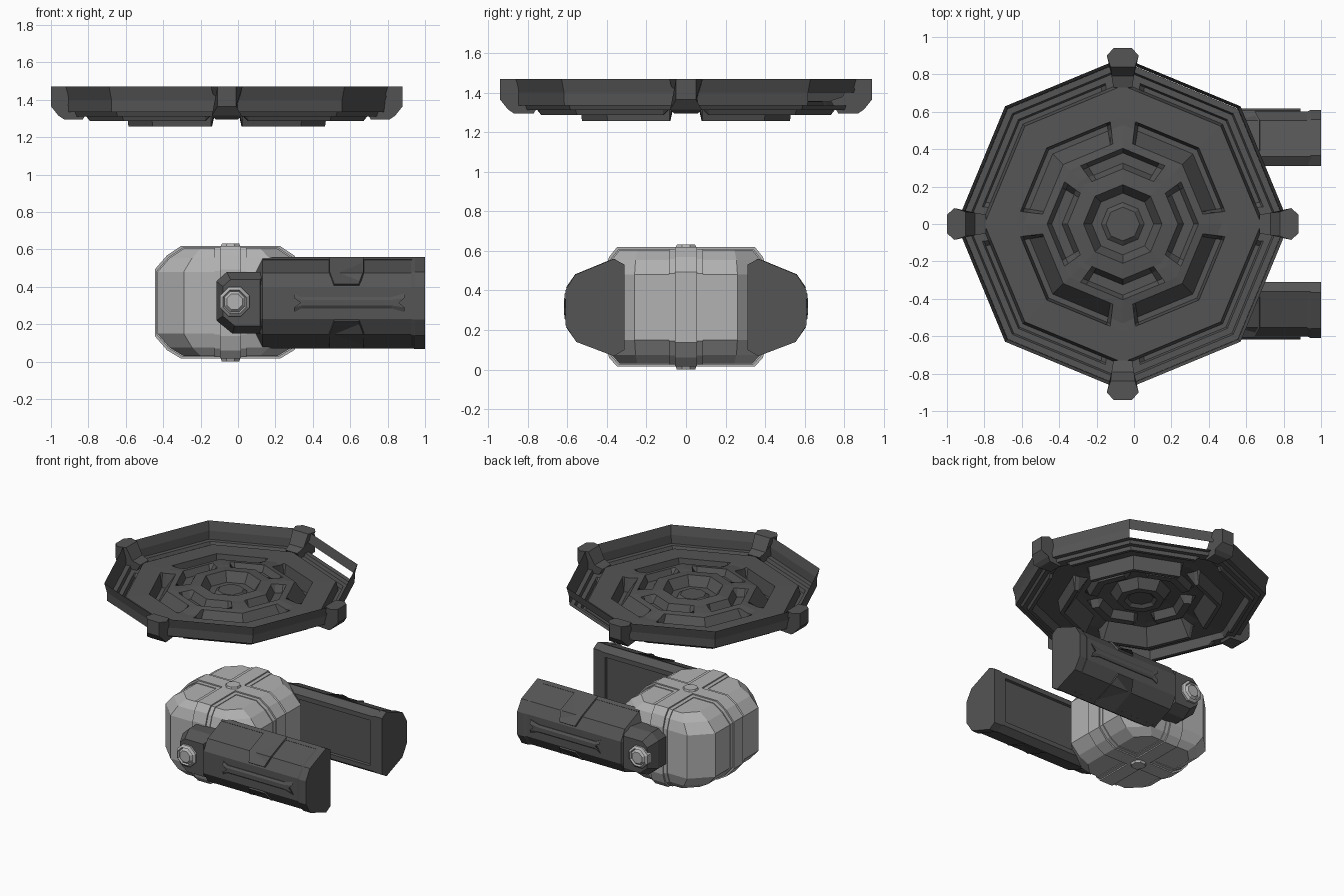
import bpy, bmesh
from math import cos, sin, radians, pi

if "Cube" in bpy.data.objects:
    bpy.data.objects.remove(bpy.data.objects["Cube"])

def material(name, v):
    m = bpy.data.materials.new(name)
    m.diffuse_color = (v, v, v, 1)
    m.use_nodes = True
    m.node_tree.nodes["Principled BSDF"].inputs["Base Color"].default_value = m.diffuse_color
    return m

DARK, LIGHT = material("dark_grey", 0.09), material("light_grey", 0.45)

def finish(name, bm, mat):
    bmesh.ops.recalc_face_normals(bm, faces=bm.faces[:])
    me = bpy.data.meshes.new(name)
    bm.to_mesh(me)
    bm.free()
    me.materials.append(mat)
    ob = bpy.data.objects.new(name, me)
    bpy.context.collection.objects.link(ob)
    return ob

def loft(name, loops, mat, recess=None):
    """Skin closed loops of equal length, cap both ends, optionally recess a y face."""
    bm = bmesh.new()
    rows = [[bm.verts.new(p) for p in l] for l in loops]
    n = len(rows[0])
    for a, b in zip(rows, rows[1:]):
        for i in range(n):
            bm.faces.new((a[i], a[(i + 1) % n], b[(i + 1) % n], b[i]))
    bm.faces.new(rows[0])
    bm.faces.new(rows[-1])
    bmesh.ops.recalc_face_normals(bm, faces=bm.faces[:])
    if recess:
        f = max((f for f in bm.faces if f.normal.y * recess > 0.95), key=lambda f: f.calc_area())
        bmesh.ops.inset_region(bm, faces=[f], thickness=0.05, depth=0)
        bmesh.ops.inset_region(bm, faces=[f], thickness=0.004, depth=-0.02)
    return finish(name, bm, mat)

# Dish: octagonal open sheet, grooves interrupted at the four axes
CX = -0.06
# radius, z on the axes, z between axes
RINGS = [(.89, 1.47, 1.47), (.872, 1.40, 1.40), (.87, 1.335, 1.335), (.835, 1.335, 1.335),
         (.825, 1.312, 1.312), (.79, 1.312, 1.312), (.78, 1.312, 1.287), (.755, 1.312, 1.287),
         (.74, 1.355, 1.355), (.575, 1.36, 1.36),
         (.56, 1.36, 1.257), (.53, 1.36, 1.257), (.45, 1.375, 1.375), (.405, 1.383, 1.383),
         (.38, 1.335, 1.385), (.325, 1.335, 1.39), (.295, 1.39, 1.39), (.21, 1.40, 1.40),
         (.165, 1.33, 1.33), (.115, 1.33, 1.33), (.09, 1.35, 1.35)]
QUAD = [0, 7, 9, 31, 36, 45, 54, 59, 81, 83]
ANGLES = [q * 90 + a for q in range(4) for a in QUAD]

def dish_point(r, za, zm, a):
    d = abs((a + 45) % 90 - 45)
    limit = 33 if r < .45 else 8
    rr = r * cos(pi / 8) / cos(radians(a % 45 - 22.5))
    return (CX + rr * cos(radians(a)), rr * sin(radians(a)), za if d < limit else zm)

bm = bmesh.new()
rows = [[bm.verts.new(dish_point(*ring, a)) for a in ANGLES] for ring in RINGS]
n = len(ANGLES)
for k, (u, v) in enumerate(zip(rows, rows[1:])):
    for i in range(n):
        if k == 1 and 45 <= ANGLES[i] < 90:   # open gap in the rim
            continue
        bm.faces.new((u[i], u[(i + 1) % n], v[(i + 1) % n], v[i]))
bm.faces.new(rows[-1])
finish("dish", bm, DARK)

# Four clamps on the dish corners
CLAMP = [(.84, 1.47, .065), (.90, 1.47, .085), (.94, 1.47, .05), (.94, 1.365, .05),
         (.90, 1.315, .08), (.87, 1.295, .06), (.77, 1.295, .05), (.73, 1.36, .05), (.79, 1.38, .06)]
for q in range(4):
    c, s = cos(q * pi / 2), sin(q * pi / 2)
    loops = [[(CX + r * c - t * w * s, r * s + t * w * c, z) for r, z, w in CLAMP] for t in (-1, 1)]
    loft("dish_clamp", loops, DARK)

# Body: chamfered block
BX, BZ = -0.04, 0.315
LEVELS = [(.03, .25, .335, .09), (.075, .325, .375, .12), (.15, .39, .40, .14),
          (.48, .39, .40, .14), (.555, .325, .375, .12), (.605, .25, .335, .09)]
def plan(z, hx, hy, c):
    return [(BX + x, y, z) for x, y in ((hx, hy - c), (hx - c, hy), (c - hx, hy), (-hx, hy - c),
            (-hx, c - hy), (c - hx, -hy), (hx - c, -hy), (hx, c - hy))]
loft("body", [plan(*l) for l in LEVELS], LIGHT)

# Ribs wrapping the body both ways: broad low base and narrow raised band
def rib(name, axis, half, grow):
    side = [(l[1 + axis] + grow, l[0] + (-grow if l[0] < BZ else grow)) for l in LEVELS]
    outline = side + [(-h, z) for h, z in reversed(side)]
    if axis == 0:
        loops = [[(BX + h, t * half, z) for h, z in outline] for t in (-1, 1)]
    else:
        loops = [[(BX + t * half, h, z) for h, z in outline] for t in (-1, 1)]
    loft(name, loops, LIGHT)

for axis, label in ((0, "lengthwise"), (1, "crosswise")):
    rib(label + "_rib_base", axis, .085, .005)
    rib(label + "_rib", axis, .055, .014)
for zs, where in (((.61, .632), "top"), ((.025, .0), "bottom")):
    loft(where + "_boss", [[(BX + r * cos(i * pi / 4 + pi / 8), r * sin(i * pi / 4 + pi / 8), z)
                            for i in range(8)] for z, r in zip(zs, (.06, .05))], LIGHT)

# Arm pods, mirrored left and right
SECTION = [(.31, .53), (.365, .56), (.56, .48), (.61, .40), (.61, .225),
           (.555, .14), (.365, .068), (.31, .10)]
def section(x, k):
    return [(x, .31 + (y - .31) * k, BZ + (z - BZ) * k) for y, z in SECTION]

def flip(loops, s):
    return [[(x, y * s, z) for x, y, z in l] for l in loops]

def octagon(y, r):
    return [(-.018 + r * cos((i + .5) * pi / 4), y, .32 + r * sin((i + .5) * pi / 4)) for i in range(8)]

ARROW = [(.30, .365), (.34, .345), (.82, .345), (.89, .365), (.86, .315), (.89, .265), (.82, .285),
         (.34, .285), (.30, .265), (.335, .315)]
HUB = [(-.115, .43), (-.06, .48), (.15, .48), (.15, .15), (-.03, .15), (-.115, .22)]
for s, side in ((-1, "right"), (1, "left")):
    loft(side + "_pod", flip([section(.085, .68), section(.13, .97), section(.935, .97)], s), DARK, -s)
    loft(side + "_pod_end_band", flip([section(.925, .97), section(.945, 1), section(1.0, 1)], s), DARK)
    # inner flange along the pod edges
    for m, where in ((1, "upper"), (-1, "lower")):
        strip = [[(x, y, BZ + m * (z - BZ)) for y, z in ((.31, .525), (.36, .559), (.39, .547), (.36, .52))]
                 for x in (.13, .95)]
        loft(side + "_pod_" + where + "_flange", flip(strip, s), DARK)
        # raised pads on the upper and lower slopes
        pad = [[(x, y, BZ + m * (z - BZ)) for x, y, z in l] for l in (
            [(.48, .37, .53), (.68, .37, .53), (.68, .54, .46), (.65, .585, .40), (.51, .585, .40), (.48, .54, .46)],
            [(.49, .37, .56), (.67, .37, .56), (.67, .56, .482), (.645, .607, .415), (.515, .607, .415), (.49, .56, .482)])]
        loft(side + "_pod_" + where + "_pad", flip(pad, s), DARK)
    # hub block and bolt
    hub = [[(.02 + (x - .02) * k, y, BZ + (z - BZ) * k) for x, z in HUB]
           for y, k in ((.32, 1), (.50, 1), (.585, .75))]
    loft(side + "_pod_hub", flip(hub, s), DARK)
    loft(side + "_bolt", flip([octagon(.56, .085), octagon(.60, .085), octagon(.615, .068),
                               octagon(.602, .06), octagon(.617, .045)], s), LIGHT)
    # long arrow bar on the outer face
    bar = [[(x, y, BZ + (z - BZ) * k) for x, z in ARROW] for y, k in ((.58, 1), (.607, 1), (.617, .5))]
    loft(side + "_arrow_bar", flip(bar, s), DARK)
